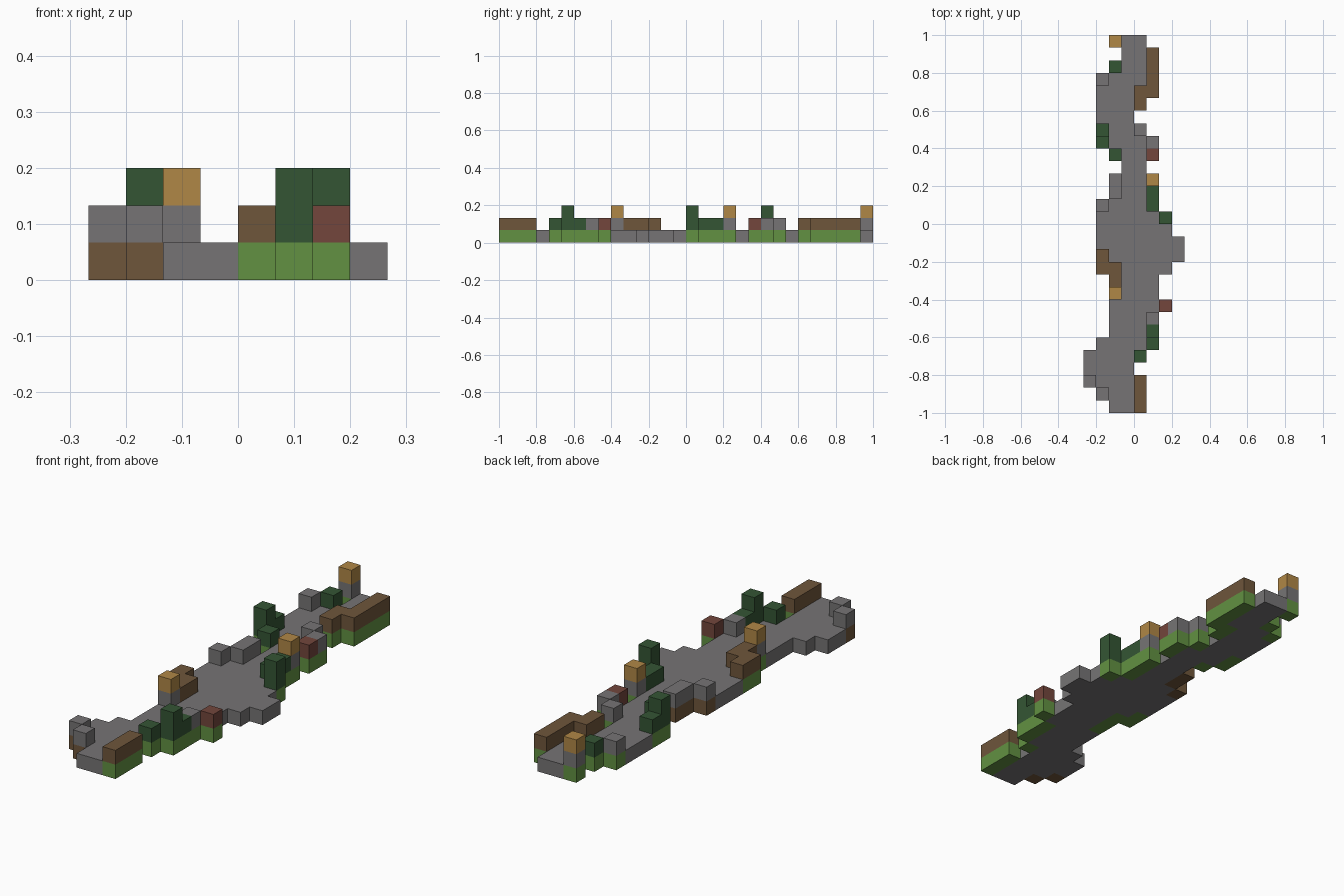
import bpy
import bmesh
from mathutils import Vector

cube = bpy.data.objects.get("Cube")
if cube:
    bpy.data.objects.remove(cube, do_unlink=True)

CELL = 1 / 15      # edge of one block
HALF_ROWS = 15     # rows on each side of the middle


def material(name, rgb):
    """Flat colour given as 8-bit display values."""
    linear = [((c / 255 + 0.055) / 1.055) ** 2.4 for c in rgb] + [1]
    mat = bpy.data.materials.new(name)
    mat.use_nodes = True
    mat.diffuse_color = linear
    shader = next(n for n in mat.node_tree.nodes if n.type == 'BSDF_PRINCIPLED')
    shader.inputs["Base Color"].default_value = linear
    shader.inputs["Roughness"].default_value = 0.9
    return mat


stone = material("stone grey", (118, 116, 117))
grass = material("grass green", (98, 145, 66))
leaf = material("dark leaf green", (52, 85, 52))
earth = material("earth brown", (111, 86, 59))
gold = material("gold", (176, 135, 70))
red = material("brick red", (115, 70, 60))

AXES = [Vector(v) for v in ((1, 0, 0), (0, 1, 0), (0, 0, 1))]


def blocks(name, runs, layers):
    """Join runs of blocks (column, first row, last row) into one closed mesh.
    layers lists the materials stacked from the ground up."""
    cells = {(x, y, z) for x, first, last in runs
             for y in range(first, last + 1) for z in range(len(layers))}
    mats = list(dict.fromkeys(layers))
    bm = bmesh.new()
    for cell in sorted(cells):
        centre = Vector(cell) + Vector((0.5, 0.5 - HALF_ROWS, 0.5))
        for k in range(3):
            for sign in (-1, 1):
                n = AXES[k] * sign
                if tuple(int(c + d) for c, d in zip(cell, n)) in cells:
                    continue
                u, v = AXES[(k + 1) % 3] * sign, AXES[(k + 2) % 3]
                corners = [n - u - v, n + u - v, n + u + v, n - u + v]
                face = bm.faces.new([bm.verts.new((centre + c / 2) * CELL)
                                     for c in corners])
                face.material_index = mats.index(layers[cell[2]])
    bmesh.ops.remove_doubles(bm, verts=bm.verts, dist=CELL / 100)
    bmesh.ops.dissolve_limit(bm, angle_limit=0.01, verts=bm.verts,
                             edges=bm.edges, delimit={'MATERIAL'})
    mesh = bpy.data.meshes.new(name)
    bm.to_mesh(mesh)
    bm.free()
    for mat in mats:
        mesh.materials.append(mat)
    obj = bpy.data.objects.new(name, mesh)
    bpy.context.collection.objects.link(obj)


def singles(*places):
    return [(x, row, row) for x, row in places]


# Winding stone path
blocks("stone_path", [
    (-4, 3, 4),
    (-3, 2, 5), (-3, 13, 15), (-3, 23, 25),
    (-2, 0, 8), (-2, 12, 16), (-2, 21, 26),
    (-1, 0, 29),
    (0, 5, 21), (0, 26, 29),
    (1, 8, 15), (2, 11, 14), (3, 12, 13)], [stone])

# Earth banks along the edges
blocks("front_bank", [(0, 0, 2)], [grass, earth])
blocks("right_bank", [(-2, 10, 11), (-3, 11, 12)], [grass, earth])
blocks("back_bank", [(0, 24, 25), (1, 25, 28)], [grass, earth])

# Low and tall bushes
blocks("low_bushes", singles((0, 4), (1, 6), (1, 16), (1, 17),
                             (-2, 20), (-3, 22), (-2, 27)), [grass, leaf])
blocks("tall_bushes", singles((1, 5), (2, 15), (-3, 21)), [grass, leaf, leaf])

# Red blocks and boulders
blocks("red_blocks", singles((2, 8), (1, 20)), [grass, red])
blocks("grass_boulders", singles((1, 7), (1, 21), (0, 22), (-3, 26)),
       [grass, stone])
blocks("earth_boulders", singles((-3, 1), (-4, 2), (-3, 16), (-2, 17), (-2, 18)),
       [earth, stone])

# Lamp posts
blocks("lamp_posts", singles((-2, 9), (1, 18), (-2, 29)), [grass, stone, gold])
